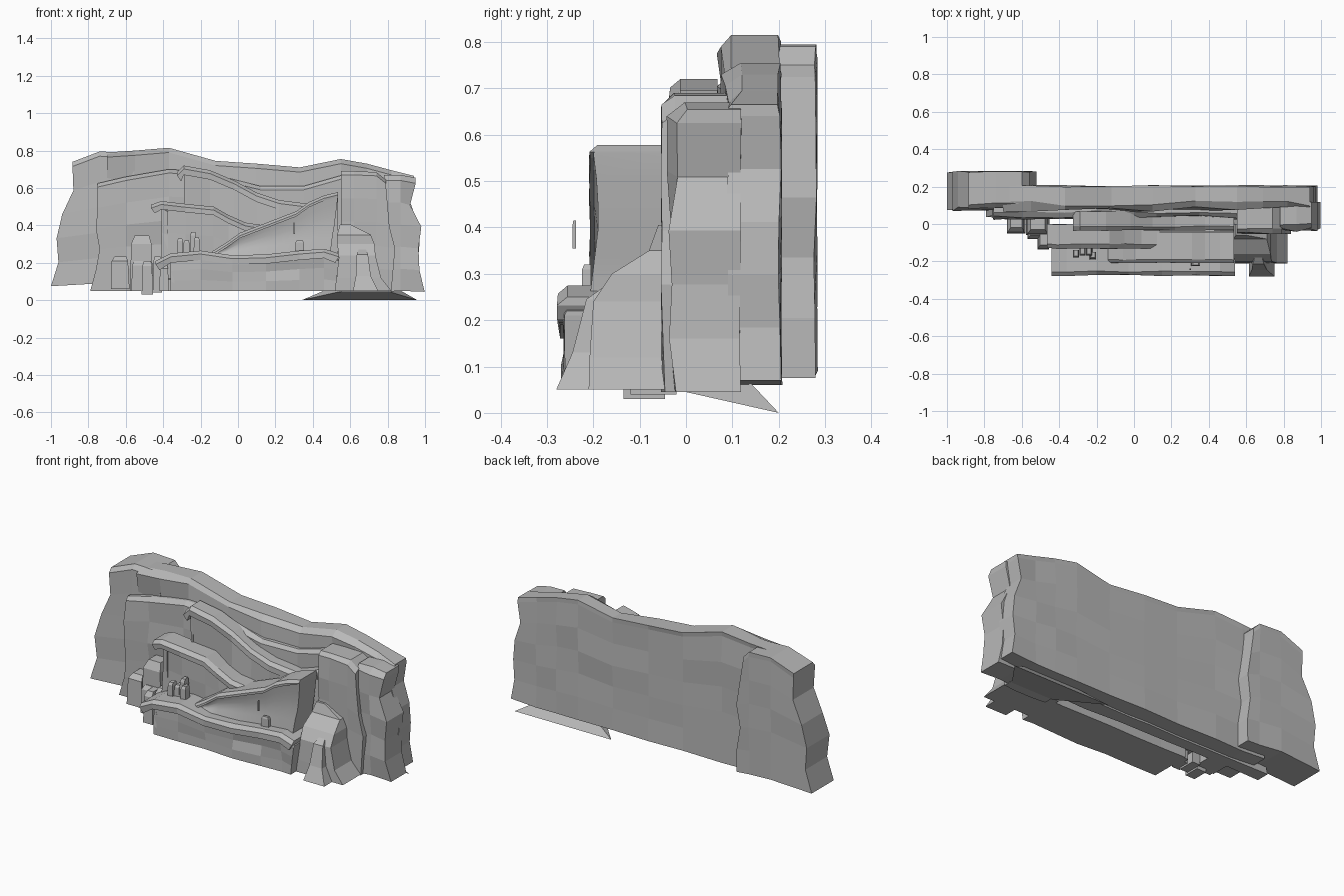
import bpy, bmesh, math, random
random.seed(4)

stone = bpy.data.materials.new("grey stone")
stone.diffuse_color = (0.48, 0.48, 0.48, 1)


def finish(name, bm, smooth=False):
    bmesh.ops.recalc_face_normals(bm, faces=bm.faces[:])
    me = bpy.data.meshes.new(name)
    bm.to_mesh(me)
    bm.free()
    me.materials.append(stone)
    ob = bpy.data.objects.new(name, me)
    bpy.context.collection.objects.link(ob)
    if smooth:
        bpy.context.view_layer.objects.active = ob
        ob.select_set(True)
        bpy.ops.object.shade_smooth_by_angle(angle=math.radians(35))
        ob.select_set(False)
    return ob


def pick(seq, t):
    """Linear lookup in an evenly spaced list."""
    f = t * (len(seq) - 1)
    i = min(int(f), len(seq) - 2)
    return seq[i] + (seq[i + 1] - seq[i]) * (f - i)


def strip(name, cols, yf, yb, rows=4, jit=0.01, chamfer=0.02,
          left=(0, 0), right=(0, 0), bulge=(0, 0), smooth=False):
    """Faceted rock slab: cols are (x, bottom, top); left/right shift the
    end columns by height and bulge shifts the front by height."""
    bm = bmesh.new()
    front, back = [], []
    last = len(cols) - 1
    for i, (x, zb, zt) in enumerate(cols):
        fc, bc = [], []
        for j in range(rows + 2):
            top = j == rows + 1
            t = min(j / rows, 1)
            z = zt if top else zb + (zt - chamfer - zb) * t
            dx = pick(left, t) if i == 0 else pick(right, t) if i == last else 0
            yy = yf + pick(bulge, t) + random.uniform(-jit, jit) + (chamfer * 1.2 if top else 0)
            fc.append(bm.verts.new((x + dx, yy, z)))
            bc.append(bm.verts.new((x + dx, yb + random.uniform(-jit, 0) * 0.8, z)))
        front.append(fc)
        back.append(bc)
    n = rows + 1
    for i in range(last):
        for j in range(n):
            for g in (front, back):
                bm.faces.new((g[i][j], g[i + 1][j], g[i + 1][j + 1], g[i][j + 1]))
        for j in (0, n):
            bm.faces.new((front[i][j], front[i + 1][j], back[i + 1][j], back[i][j]))
    for i in (0, last):
        for j in range(n):
            bm.faces.new((front[i][j], front[i][j + 1], back[i][j + 1], back[i][j]))
    return finish(name, bm, smooth)


def loft(name, rings):
    """Stack of rectangles (z, x0, x1, y0, y1) skinned into a rock."""
    bm = bmesh.new()
    prev = None
    for z, x0, x1, y0, y1 in rings:
        ring = [bm.verts.new(p) for p in ((x0, y0, z), (x1, y0, z), (x1, y1, z), (x0, y1, z))]
        if prev:
            for k in range(4):
                bm.faces.new((prev[k], prev[(k + 1) % 4], ring[(k + 1) % 4], ring[k]))
        else:
            bm.faces.new(ring)
        prev = ring
    bm.faces.new(prev)
    return finish(name, bm)


def crystal(name, x, y, z0, z1, w, d):
    h = z1 - z0
    loft(name, [(z0, x - w / 2, x + w / 2, y - d / 2, y + d / 2),
                (z0 + h * 0.85, x - w * 0.45, x + w * 0.42, y - d * 0.45, y + d / 2),
                (z1, x - w * 0.3, x + w * 0.32, y - d * 0.25, y + d / 2)])


def terrace(name, line, yf, yb, base, thick, inset, over, slope=0.0, right=(0, 0)):
    """Rock body below a line plus an overhanging lip along it."""
    strip(name + "_lip", [(x, z - thick, z) for x, z in line], yf, yb, 1, 0.004, 0.018,
          left=(0.02, 0), right=right)
    body = [(x, base, z - thick * 0.6) for x, z in line]
    body[0] = (body[0][0] + inset, base, body[0][2])
    strip(name + "_body", body, yf + over, yb, 3, 0.01, 0.01, bulge=(-slope, 0), right=right)


# back cliffs
strip("left_cliff", [(-0.93, 0.075, 0.74), (-0.74, 0.09, 0.795), (-0.60, 0.08, 0.79), (-0.52, 0.075, 0.75)],
      0.08, 0.285, 5, 0.012, 0.025, left=(-0.07, -0.03, -0.04, -0.01, 0.05, 0.045),
      right=(0.0, 0.0, -0.02, 0, -0.02, -0.04))
strip("main_cliff", [(-0.70, 0.07, 0.79), (-0.55, 0.06, 0.80), (-0.37, 0.06, 0.815), (-0.12, 0.06, 0.745),
                     (0.10, 0.06, 0.73), (0.33, 0.06, 0.71), (0.55, 0.06, 0.755), (0.69, 0.06, 0.73),
                     (0.82, 0.06, 0.695), (0.94, 0.07, 0.665)],
      0.08, 0.208, 5, 0.014, 0.025, right=(0.04, 0.02, 0.03, 0.02, -0.02, 0.0))
strip("middle_cliff", [(-0.75, 0.05, 0.625), (-0.60, 0.05, 0.66), (-0.37, 0.05, 0.70), (-0.2, 0.05, 0.69),
                       (0.0, 0.05, 0.64), (0.12, 0.05, 0.61), (0.35, 0.05, 0.61), (0.56, 0.05, 0.67)],
      0.035, 0.12, 5, 0.013, 0.02, left=(-0.04, -0.01, 0.01, -0.01, 0.0, 0))

# right hand cliffs
strip("right_column", [(0.55, 0.045, 0.69), (0.62, 0.045, 0.69), (0.74, 0.045, 0.685), (0.79, 0.045, 0.645)],
      -0.05, 0.12, 5, 0.005, 0.02, right=(0.03, 0.04, 0.05, 0.02, 0.01, 0))
strip("right_end_rock", [(0.78, 0.045, 0.67), (0.87, 0.05, 0.67), (0.94, 0.045, 0.655)],
      -0.03, 0.12, 5, 0.012, 0.03, right=(0.058, 0.03, 0.025, 0.04, -0.02, 0.01))

# stepped terraces with overhanging lips
terrace("upper_terrace", [(-0.325, 0.685), (-0.29, 0.72), (-0.15, 0.695), (-0.02, 0.64), (0.10, 0.575),
                          (0.22, 0.535), (0.38, 0.515), (0.535, 0.57)], -0.035, 0.07, 0.10, 0.05, 0.05, 0.015)
terrace("middle_terrace", [(-0.465, 0.51), (-0.41, 0.53), (-0.28, 0.515), (-0.13, 0.50), (-0.05, 0.455),
                           (0.04, 0.415), (0.14, 0.40)], -0.13, 0.0, 0.10, 0.045, 0.09, 0.02)
terrace("lower_shelf", [(-0.44, 0.21), (-0.36, 0.25), (-0.20, 0.265), (-0.03, 0.24), (0.15, 0.245),
                        (0.33, 0.265), (0.46, 0.275), (0.54, 0.25)], -0.275, -0.02, 0.05, 0.05, 0.10, 0.015,
        slope=0.0, right=(-0.02, 0))

# big smooth hollowed ramp rising to the right, with its thin rim
ramp = [(-0.14, 0.26), (-0.06, 0.31), (0.01, 0.36), (0.18, 0.425), (0.31, 0.475), (0.38, 0.525),
        (0.46, 0.56), (0.535, 0.578)]
strip("hollow_ramp", [(x, 0.23, z - 0.012) for x, z in ramp], -0.2, -0.04, 6, 0, 0.006,
      bulge=(-0.01, 0.0, 0.01, 0.01, 0.0), right=(-0.04, -0.035, -0.02, -0.01, 0), smooth=True)
strip("ramp_rim", [(x, z - 0.028, z) for x, z in ramp], -0.208, -0.045, 1, 0.002, 0.015,
      right=(-0.015, 0))

# flared rock in front of the right column, its post, and the wedge foot
loft("flared_rock", [(0.05, 0.50, 0.82, -0.21, 0.0), (0.12, 0.53, 0.765, -0.208, 0.0),
                     (0.24, 0.54, 0.735, -0.20, 0.0), (0.30, 0.53, 0.73, -0.16, 0.0),
                     (0.35, 0.53, 0.71, -0.08, 0.0), (0.405, 0.545, 0.60, -0.06, 0.0)])
loft("front_post", [(0.05, 0.615, 0.75, -0.28, -0.1), (0.13, 0.63, 0.71, -0.245, -0.1),
                    (0.245, 0.635, 0.695, -0.215, -0.1), (0.27, 0.645, 0.685, -0.18, -0.1)])
bm = bmesh.new()
a, b, c, d, e, f = [bm.verts.new(p) for p in (
    (0.34, 0.2, 0), (0.96, 0.2, 0), (0.81, 0.0, 0.045), (0.54, 0.0, 0.045), (0.81, 0.12, 0.085), (0.54, 0.12, 0.085))]
for face in ((a, b, c, d), (a, b, e, f), (c, d, f, e), (b, c, e), (a, d, f)):
    bm.faces.new(face)
finish("wedge_foot", bm)

# standing stones at the left and pebbles on the shelf
for x, y, z0, z1, w, d in [(-0.63, 0.01, 0.06, 0.235, 0.10, 0.12), (-0.515, 0.0, 0.05, 0.345, 0.125, 0.12),
                           (-0.53, -0.04, 0.05, 0.21, 0.08, 0.08), (-0.485, -0.09, 0.03, 0.21, 0.06, 0.09),
                           (-0.43, -0.07, 0.04, 0.235, 0.05, 0.10), (-0.395, -0.10, 0.05, 0.19, 0.05, 0.08),
                           (-0.36, -0.08, 0.05, 0.12, 0.05, 0.10)]:
    crystal("standing_stone", x, y, z0, z1, w, d)
for x, y, z1 in [(-0.31, -0.16, 0.33), (-0.275, -0.15, 0.32), (-0.24, -0.15, 0.365), (-0.22, -0.17, 0.335)]:
    crystal("shelf_pebble", x, y, 0.24, z1, 0.035, 0.04)

# small spike standing off the shelf
crystal("thin_spike", 0.30, -0.241, 0.355, 0.415, 0.008, 0.008)
crystal("shelf_stub", 0.33, -0.215, 0.25, 0.32, 0.05, 0.02)
